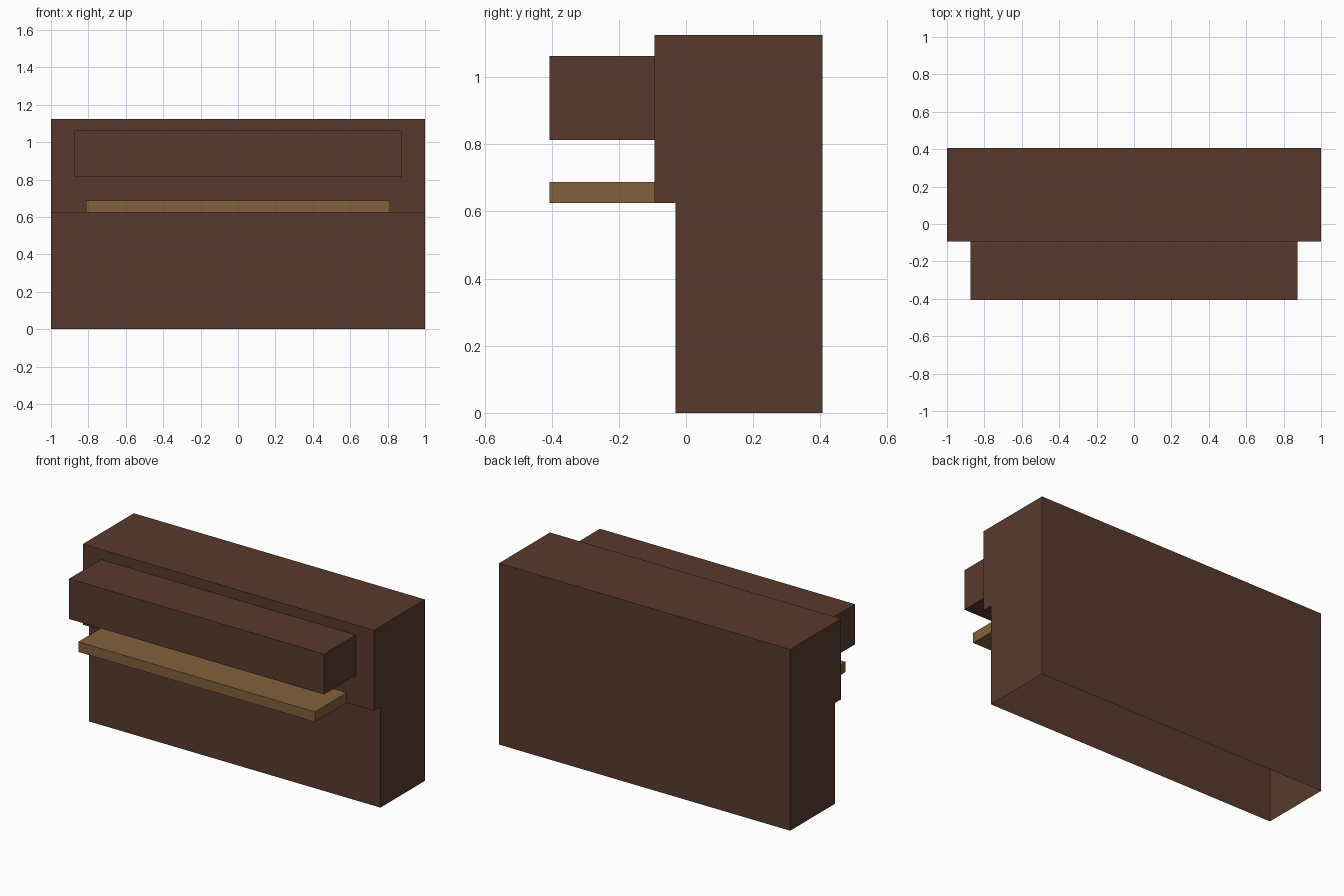
import bpy, bmesh

if "Cube" in bpy.data.objects:
    bpy.data.objects.remove(bpy.data.objects["Cube"])


def material(name, rgb):
    m = bpy.data.materials.new(name)
    m.diffuse_color = (*rgb, 1.0)
    m.use_nodes = True
    m.node_tree.nodes["Principled BSDF"].inputs["Base Color"].default_value = m.diffuse_color
    return m


def extrude_profile(name, profile, half_width, mat, skip):
    """Extrude a (y, z) outline along x; side walls listed in skip stay open."""
    bm = bmesh.new()
    left = [bm.verts.new((-half_width, y, z)) for y, z in profile]
    right = [bm.verts.new((half_width, y, z)) for y, z in profile]
    bm.faces.new(left)
    bm.faces.new(right[::-1])
    n = len(profile)
    for i in range(n):
        j = (i + 1) % n
        if i not in skip:
            bm.faces.new((left[j], left[i], right[i], right[j]))
    bmesh.ops.recalc_face_normals(bm, faces=bm.faces)
    mesh = bpy.data.meshes.new(name)
    bm.to_mesh(mesh)
    bm.free()
    mesh.materials.append(mat)
    obj = bpy.data.objects.new(name, mesh)
    bpy.context.collection.objects.link(obj)
    return obj


dark_wood = material("dark wood", (0.098, 0.042, 0.026))
light_wood = material("light wood", (0.223, 0.122, 0.043))

FRONT, BACK = -0.406, 0.406
UPPER, LOWER = -0.094, -0.031   # front planes of the stepped cabinet

# Stepped cabinet, open underneath (edge 0 is the bottom)
extrude_profile("cabinet", [(LOWER, 0), (BACK, 0), (BACK, 1.125),
                            (UPPER, 1.125), (UPPER, 0.625), (LOWER, 0.625)],
                1.0, dark_wood, {0})

# Blocks fixed to the cabinet front (edge 1 is the hidden back)
for name, half, z0, z1, mat in (("front_box", 0.875, 0.8125, 1.0625, dark_wood),
                                ("shelf", 0.8125, 0.625, 0.6875, light_wood)):
    extrude_profile(name, [(FRONT, z0), (UPPER, z0), (UPPER, z1), (FRONT, z1)],
                    half, mat, {1})
